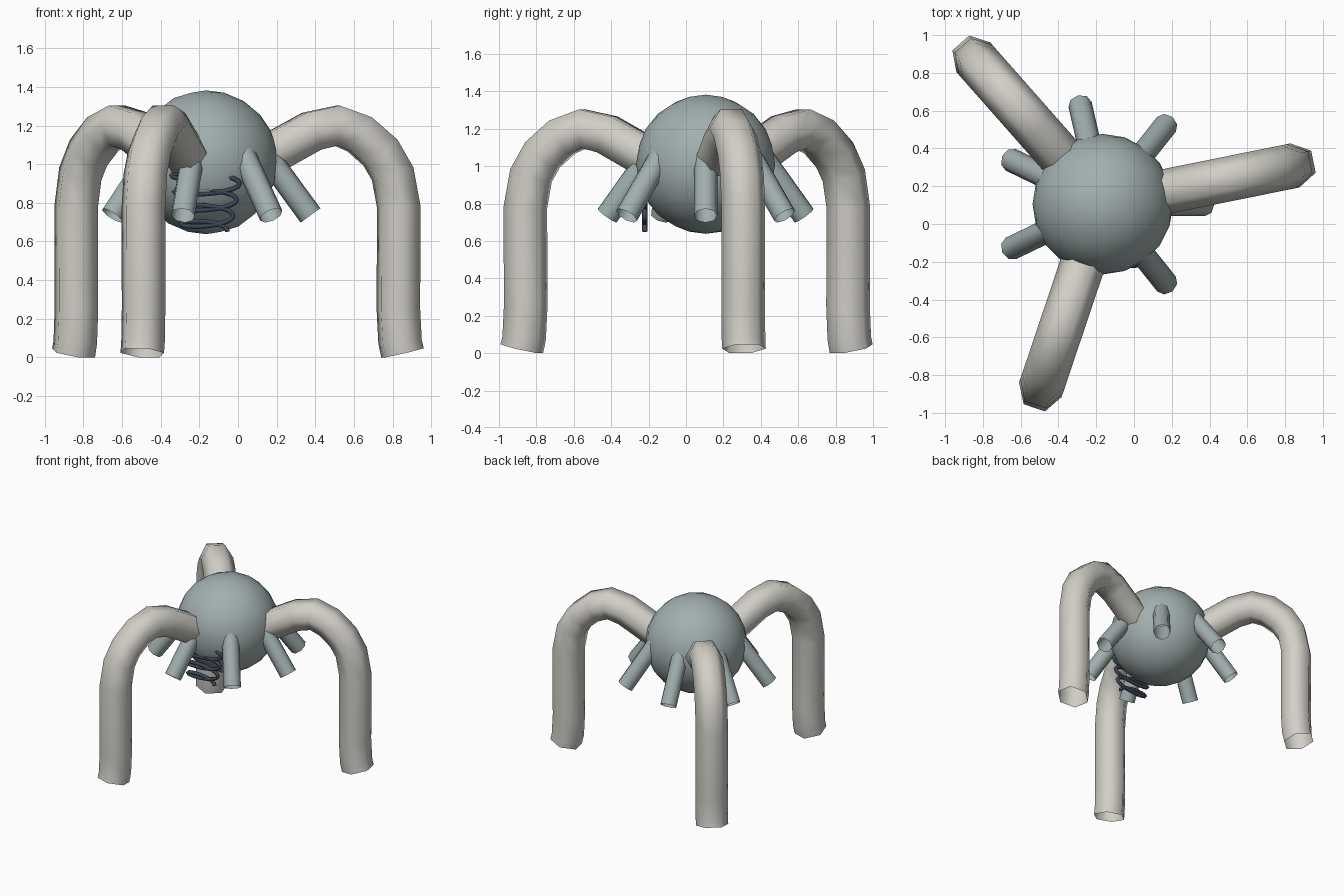
import bpy, bmesh
from math import sin, cos, pi, radians
from mathutils import Vector

cube = bpy.data.objects.get("Cube")
if cube:
    bpy.data.objects.remove(cube)


def material(name, rgb):
    m = bpy.data.materials.new(name)
    m.use_nodes = True
    m.diffuse_color = (*rgb, 1)
    m.node_tree.nodes["Principled BSDF"].inputs["Base Color"].default_value = (*rgb, 1)
    return m


GREY = material("blue grey", (0.36, 0.43, 0.43))
CREAM = material("warm light grey", (0.64, 0.62, 0.57))
SLATE = material("dark slate", (0.045, 0.062, 0.095))
CENTRE = Vector((-0.165, 0.105, 1.01))


def finish(name, bm, mat):
    for f in bm.faces:
        f.smooth = True
    mesh = bpy.data.meshes.new(name)
    bm.to_mesh(mesh)
    bm.free()
    mesh.materials.append(mat)
    ob = bpy.data.objects.new(name, mesh)
    bpy.context.collection.objects.link(ob)
    return ob


def tube(name, path, radius, sides, origin, angle, mat):
    """Open-ended tube along a (distance, height) path in an upright plane."""
    out = Vector((cos(angle), sin(angle), 0))
    side = Vector((-sin(angle), cos(angle), 0))
    base = Vector((origin[0], origin[1], 0))
    pts = [base + out * r + Vector((0, 0, z)) for r, z in path]
    bm = bmesh.new()
    rings = []
    for i, p in enumerate(pts):
        tangent = (pts[min(i + 1, len(pts) - 1)] - pts[max(i - 1, 0)]).normalized()
        normal = side.cross(tangent)
        ring = []
        for k in range(sides):
            a = 2 * pi * k / sides
            ring.append(bm.verts.new(p + (side * cos(a) + normal * sin(a)) * radius))
        rings.append(ring)
    for a, b in zip(rings, rings[1:]):
        for k in range(sides):
            n = (k + 1) % sides
            bm.faces.new((a[k], a[n], b[n], b[k]))
    bmesh.ops.recalc_face_normals(bm, faces=bm.faces)
    return finish(name, bm, mat)


# Round body
bm = bmesh.new()
bmesh.ops.create_icosphere(bm, subdivisions=3, radius=0.372)
finish("body", bm, GREY).location = CENTRE

# Three arched legs
LEG = [(0.2, 0.985), (0.39, 1.08), (0.556, 1.17), (0.69, 1.2), (0.81, 1.155),
       (0.92, 1.06), (0.985, 0.95), (1.017, 0.78), (1.015, 0.25),
       (1.024, 0.08), (1.037, 0.024)]
for i, name in enumerate(("left_leg", "back_leg", "front_leg")):
    tube(name, LEG, 0.119, 6, CENTRE, radians(11.4 + 120 * i), CREAM)

# Ring of seven slanted nozzles
for i in range(7):
    tube(f"nozzle_{i + 1}", [(0.31, 1.05), (0.54, 0.735)], 0.063, 8,
         CENTRE, 2 * pi * i / 7, GREY)

# Flattened spring under the front, widening upwards
STEPS = 20
spring = []
for i in range(int(3.7 * STEPS)):
    t = i / STEPS
    a = 2 * pi * t
    r = 0.11 + 0.03 * t ** 0.7
    spring.append((r * cos(a), 0.65 + 0.083 * t + 0.032 * sin(a)))
tube("spring", spring, 0.014, 6, (CENTRE.x, -0.22), 0, SLATE)
